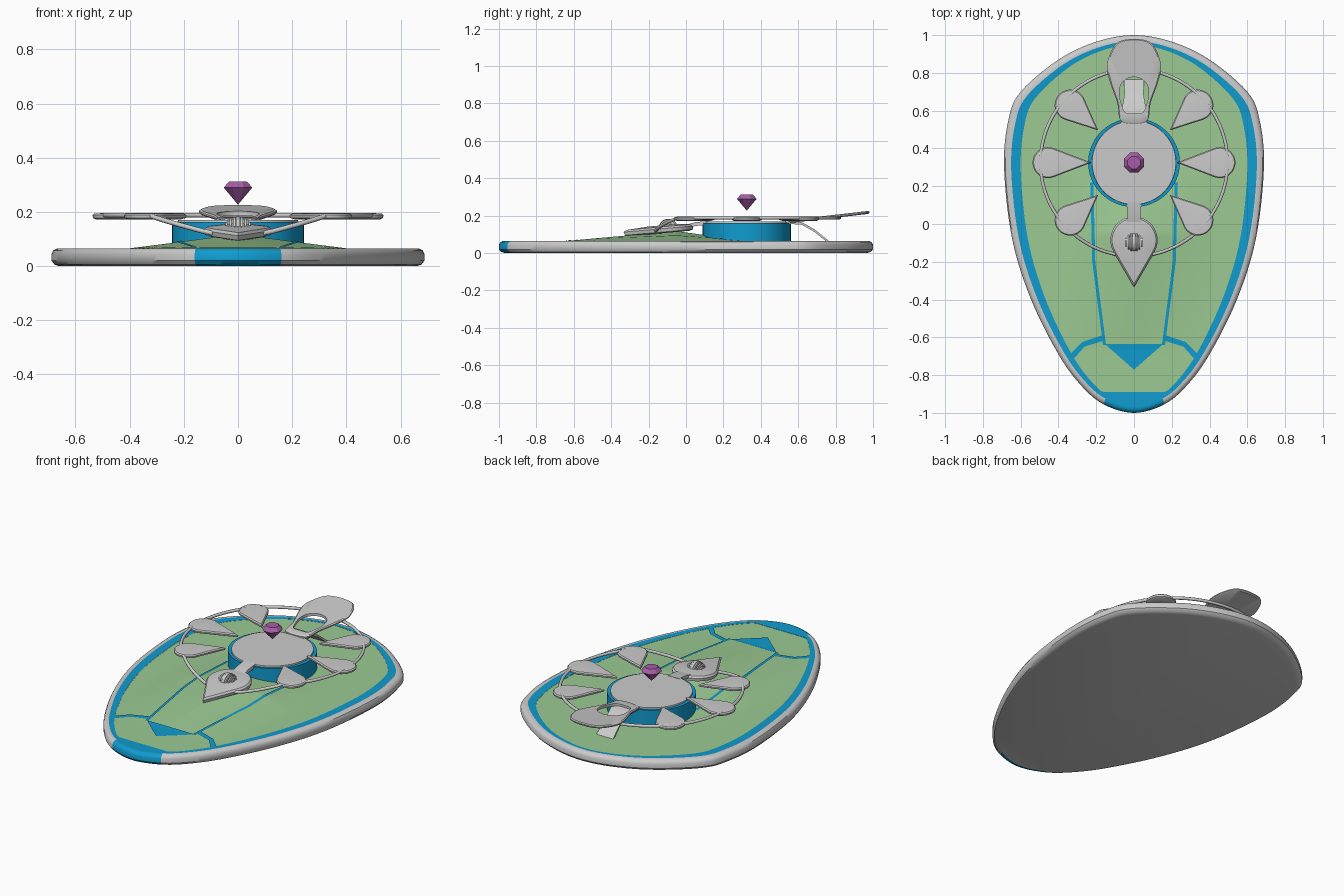
import bpy, bmesh, math
from mathutils import Vector, Matrix

if "Cube" in bpy.data.objects:
    bpy.data.objects.remove(bpy.data.objects["Cube"])


def material(name, col):
    m = bpy.data.materials.new(name)
    m.diffuse_color = (*col, 1)
    m.use_nodes = True
    m.node_tree.nodes["Principled BSDF"].inputs["Base Color"].default_value = m.diffuse_color
    return m


GREEN = material("green", (0.33, 0.59, 0.29))
BLUE = material("blue", (0.005, 0.33, 0.62))
PURPLE = material("purple", (0.38, 0.11, 0.38))


def finish(name, bm, mat=None, smooth=True, mtx=None):
    bmesh.ops.recalc_face_normals(bm, faces=bm.faces)
    me = bpy.data.meshes.new(name)
    bm.to_mesh(me)
    bm.free()
    ob = bpy.data.objects.new(name, me)
    bpy.context.collection.objects.link(ob)
    if mtx:
        ob.matrix_world = mtx
    if mat:
        me.materials.append(mat)
    if smooth:
        bpy.ops.object.select_all(action='DESELECT')
        ob.select_set(True)
        bpy.context.view_layer.objects.active = ob
        bpy.ops.object.shade_smooth_by_angle(angle=math.radians(35))
    return ob


def loft(name, rings, mat=None, caps="", keep=None, closed=False, mtx=None, smooth=True):
    """Skin equal-length closed rings; keep filters faces by their centre."""
    bm = bmesh.new()
    vs = [[bm.verts.new(p) for p in r] for r in rings]
    n = len(vs[0])
    for k in range(len(vs) - (0 if closed else 1)):
        a, b = vs[k], vs[(k + 1) % len(vs)]
        for i in range(n):
            j = (i + 1) % n
            q = [a[i], a[j], b[j], b[i]]
            if keep is None or keep(sum((v.co for v in q), Vector()) / 4):
                bm.faces.new(q)
    if "a" in caps:
        bm.faces.new(vs[0])
    if "b" in caps:
        bm.faces.new(vs[-1])
    bmesh.ops.delete(bm, geom=[v for v in bm.verts if not v.link_faces], context='VERTS')
    return finish(name, bm, mat, smooth, mtx)


def outline(half, n=6):
    """Mirrored smooth closed outline through half-profile points."""
    p = half + [(-x, y) for x, y in half[-2:0:-1]]
    out = []
    for i in range(len(p)):
        a, b, c, d = (Vector(p[(i + k - 1) % len(p)]) for k in range(4))
        for s in range(n):
            t = s / n
            out.append(0.5 * (2 * b + (c - a) * t + (2 * a - 5 * b + 4 * c - d) * t * t
                              + (3 * b - a - 3 * c + d) * t ** 3))
    return out


def teardrop(r, d, n=28):
    """Round bulb at the origin with its point on +x."""
    a = math.acos(r / d)
    arc = [a + (2 * math.pi - 2 * a) * i / n for i in range(n + 1)]
    return [(d, 0)] + [(r * math.cos(t), r * math.sin(t)) for t in arc]


def pod(name, pts, profile, mtx):
    return loft(name, [[(x * s, y * s, z) for x, y in pts] for s, z in profile], caps="ab", mtx=mtx)


def deck_z(x, y):
    rise = (y + 0.66) / 0.61 if y < -0.05 else 1 - (y + 0.05) / 0.38
    return 0.063 + 0.055 * max(0, min(1, rise)) * max(0, 1 - abs(x) / 0.42)


def strip(name, left, right, n=16, lift=0.004):
    """Blue inlay between two polylines, draped on the deck."""
    def at(pl, t):
        k = min(int(t * (len(pl) - 1)), len(pl) - 2)
        return Vector(pl[k]).lerp(Vector(pl[k + 1]), t * (len(pl) - 1) - k)
    bm = bmesh.new()
    rows = []
    for i in range(n + 1):
        a, b = at(left, i / n), at(right, i / n)
        ps = [a.lerp(b, k / 4) for k in range(5)]
        rows.append([bm.verts.new((p.x, p.y, deck_z(p.x, p.y) + lift)) for p in ps])
    for r, s in zip(rows, rows[1:]):
        for k in range(4):
            bm.faces.new((r[k], r[k + 1], s[k + 1], s[k]))
    return finish(name, bm, BLUE)


def cone(name, x, y, z0, z1, r0, r1, seg=48, mat=None, sy=1):
    c = [(math.cos(2 * math.pi * i / seg), sy * math.sin(2 * math.pi * i / seg)) for i in range(seg)]
    return loft(name, [[(x + r * a, y + r * b, z) for a, b in c] for r, z in ((r0, z0), (r1, z1))], mat, "ab")


# Hull rim, blue nose and underside
hull = outline([(0, -1.0), (.16, -.955), (.28, -.855), (.40, -.69), (.545, -.40), (.645, -.08),
                (.688, .3), (.665, .55), (.60, .70), (.40, .87), (.2, .965), (0, 1.0)])
rim = [[(p.x * sx, p.y * sy, z) for p in hull] for sx, sy, z in (
    (.96, .965, 0), (.985, .988, .006), (1, 1, .02), (1, 1, .045), (.99, .992, .058), (.97, .98, .065), (.945, .968, .065))]
is_nose = lambda c: abs(c.x) < .16 and c.y < -.89
loft("hull_rim", rim, caps="a", keep=lambda c: not is_nose(c))
loft("hull_nose", rim, BLUE, keep=is_nose)

# Blue border and green deck
green = [Vector((p.x * .872, max(p.y * .95, -.89))) for p in hull]
loft("deck_border", [rim[-1], [(p.x, p.y, .064) for p in green]], BLUE)
deck = []
for k in range(25):
    s = 1 - k / 24.5
    deck.append([(p.x * s, p.y * s, deck_z(p.x * s, p.y * s)) for p in green])
loft("deck", deck, GREEN, "b")

# Blue deck inlays
for s, side in ((1, "right"), (-1, "left")):
    strip("long_seam_" + side, [(s * .215, .22), (s * .205, -.2), (s * .148, -.64)],
          [(s * .232, .22), (s * .221, -.2), (s * .164, -.64)], 30)
    strip("nose_seam_" + side, [(s * .155, -.585), (s * .275, -.625), (s * .35, -.70)],
          [(s * .155, -.615), (s * .262, -.65), (s * .325, -.72)])
strip("nose_triangle", [(-.155, -.635), (-.001, -.77)], [(.155, -.635), (.001, -.77)])

# Turret drum, cap and gem
CY = .325
cone("drum", 0, CY, .04, .162, .243, .243, mat=BLUE, sy=.97)
cone("drum_cap", 0, CY, .155, .17, .224, .222)
octo = [(math.cos((i + .5) * math.pi / 4), math.sin((i + .5) * math.pi / 4)) for i in range(8)]
loft("gem", [[(a * r, CY + b * r, z) for a, b in octo] for r, z in ((.001, .228), (.057, .29), (.036, .312))],
     PURPLE, "ab", smooth=False)

# Six teardrop pods around the drum
for s, side in ((0, "right"), (180, "left")):
    for k, pos in ((-42, "a"), (0, "b"), (42, "c")):
        a = math.radians(s + k)
        m = Matrix.Translation((.455 * math.cos(a), CY + .455 * math.sin(a), .184)) @ Matrix.Rotation(a + math.pi, 4, 'Z')
        pod(f"pod_{side}_{pos}", teardrop(.082, .23 if k == 0 else .2),
            ((.85, -.012), (.98, -.006), (1, .004), (.93, .01), (.5, .012)), m)

# Hoop joining the pods, dipping to the front head
cu = bpy.data.curves.new("hoop", 'CURVE')
cu.dimensions = '3D'
cu.bevel_depth = .009
cu.bevel_resolution = 2
sp = cu.splines.new('POLY')
sp.points.add(95)
sp.use_cyclic_u = True
for i, pt in enumerate(sp.points):
    a = 2 * math.pi * i / 96 - math.pi / 2
    off = min(i, 96 - i) * 360 / 96
    f = max(0, min(1, (off - 12) / 30))
    pt.co = (.495 * math.cos(a), CY + .495 * math.sin(a), .122 + .066 * f, 1)
bpy.context.collection.objects.link(bpy.data.objects.new("hoop", cu))

# Front head with slatted grille and neck
head = Matrix.Translation((0, -.085, .13)) @ Matrix.Rotation(math.radians(5), 4, 'X') @ Matrix.Rotation(-math.pi / 2, 4, 'Z')
pod("front_head", teardrop(.125, .25), ((.8, -.02), (.97, -.014), (1, .004), (.93, .014), (.45, .022)), head)
for k in range(-3, 4):
    r = math.sqrt(.05 ** 2 - (k * .014) ** 2)
    ring = [(r * math.cos(t * math.pi / 12), r * math.sin(t * math.pi / 12)) for t in range(24)]
    w = .008 if k == 0 else .004
    loft(f"grille_slat_{k + 3}", [[(k * .014 + d, -.095 + y, .138 + z * .9) for y, z in ring] for d in (-w, w)], caps="ab")


def slab(name, rows, t):
    """Thin plate through (half width, y, z) rows."""
    return loft(name, [[(-w, y, z), (w, y, z), (w, y, z - t), (-w, y, z - t)] for w, y, z in rows], caps="ab")


slab("front_neck", [(.038, .0, .152), (.038, .05, .165), (.038, .12, .172)], .02)

# Rear paddle with arched opening, and its support leg
outer = outline([(0, .53), (.072, .55), (.088, .64), (.13, .76), (.142, .85), (.095, .955), (0, .98)])
hole = outline([(0, .585), (.045, .59), (.065, .63), (.078, .69), (.068, .74), (.035, .77), (0, .778)])
pz = lambda y: .172 + max(0, y - .58) * .115
inset = [Vector((p.x * .95, .79 + (p.y - .79) * .97)) for p in outer]
loft("rear_paddle", [[(p.x, p.y, pz(p.y) + dz) for p in o] for o, dz in
                     ((hole, -.008), (inset, -.008), (outer, -.003), (outer, .003), (inset, .008), (hole, .008))], closed=True)
slab("rear_leg", [(.07, .53, .172), (.062, .62, .165), (.05, .69, .125), (.055, .77, .06)], .014)
